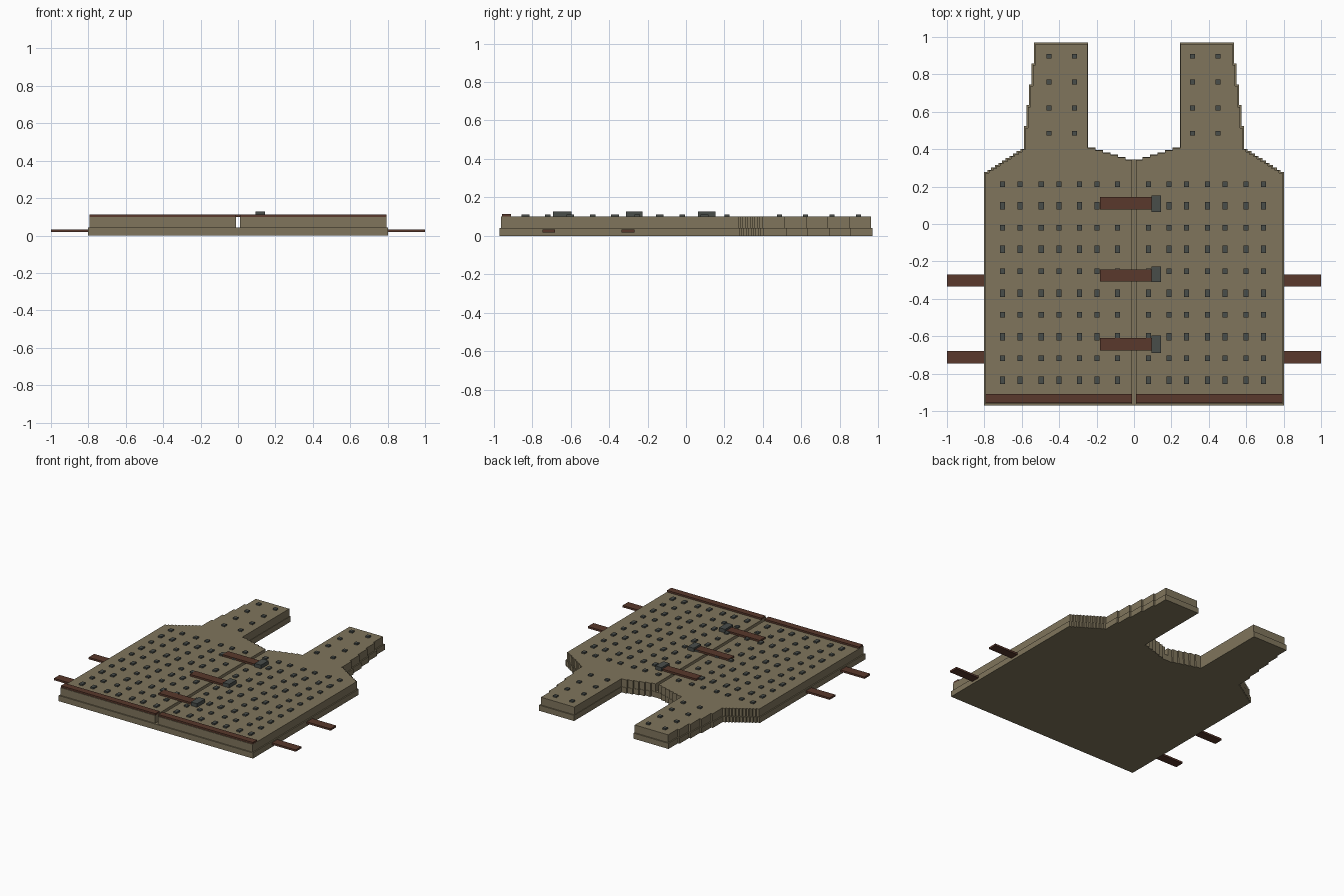
import bpy, bmesh

if "Cube" in bpy.data.objects:
    bpy.data.objects.remove(bpy.data.objects["Cube"])


def material(name, rgb):
    m = bpy.data.materials.new(name)
    m.diffuse_color = (*rgb, 1)
    m.use_nodes = True
    m.node_tree.nodes["Principled BSDF"].inputs["Base Color"].default_value = m.diffuse_color
    return m


CLOTH = material("olive cloth", (0.215, 0.178, 0.107))
LEATHER = material("brown leather", (0.100, 0.040, 0.025))
METAL = material("dark metal", (0.066, 0.075, 0.068))


def finish(bm, name, mat):
    bmesh.ops.recalc_face_normals(bm, faces=bm.faces)
    me = bpy.data.meshes.new(name)
    bm.to_mesh(me)
    bm.free()
    me.materials.append(mat)
    ob = bpy.data.objects.new(name, me)
    bpy.context.collection.objects.link(ob)
    return ob


def add_box(bm, x0, x1, y0, y1, z0, z1):
    vs = bmesh.ops.create_cube(bm, size=1)["verts"]
    for v in vs:
        v.co = (x0 if v.co.x < 0 else x1, y0 if v.co.y < 0 else y1, z0 if v.co.z < 0 else z1)


def boxes(name, mat, items):
    bm = bmesh.new()
    for b in items:
        add_box(bm, *b)
    return finish(bm, name, mat)


def prism(name, pts, z0, z1):
    bm = bmesh.new()
    f = bm.faces.new([bm.verts.new((x, y, z0)) for x, y in pts])
    top = bmesh.ops.extrude_face_region(bm, geom=[f])["geom"]
    for v in top:
        if isinstance(v, bmesh.types.BMVert):
            v.co.z = z1
    return finish(bm, name, CLOTH)


def half_outline(d, xc):
    """Stepped right half, inset by d, with its centre edge at xc."""
    p = [(xc, -0.971 + d), (0.803 - d, -0.971 + d)]
    # armhole stairs
    n = 11
    for i in range(n):
        x, y = 0.803 - 0.0195 * i - d, 0.277 + 0.0125 * i - d * 0.5
        p += [(x, y), (x - 0.0195, y)]
    # tapering outer edge of the shoulder strap
    for i in range(5):
        x, y = 0.588 - 0.0133 * i - d, 0.523 + 0.112 * i - d
        if i == 0:
            p[-1] = (x, p[-1][1])
        p += [(x, y)]
        if i < 4:
            p += [(x - 0.0133, y)]
    p += [(0.246 + d * 0.4, 0.971 - d)]
    # neckline stairs
    n = 6
    x = 0.246 + d * 0.4
    for i in range(n):
        y = 0.408 - 0.0125 * i - d * 0.3
        nx = xc if i == n - 1 else 0.205 - 0.04 * i
        p += [(x, y), (nx, y)]
        x = nx
    return p


# backing layer in one piece
right = half_outline(0, 0.0)
prism("backing_layer", right[1:-1] + [(-x, y) for x, y in reversed(right[1:-1])], 0, 0.042)

# two facing panels with a gap down the centre
for s, side in ((1, "right"), (-1, "left")):
    prism(side + "_front_panel", [(s * x, y) for x, y in half_outline(0.009, 0.012)], 0.042, 0.1)
    boxes(side + "_hem_band", LEATHER,
          [sorted((s * 0.012, s * 0.793)) + [-0.958, -0.909, 0.098, 0.113]])

# rivets: body rows alternate in height, shoulders have their own grid
rivets = []
for r in range(10):
    y = 0.213 - 0.1164 * r
    h = 0.02 if r % 2 else 0.014
    for x in (0.083, 0.193, 0.286, 0.397, 0.491, 0.604, 0.698):
        for c in (x - 0.005, -x - 0.005):
            rivets.append((c - 0.0135, c + 0.0135, y - h, y + h, 0.098, 0.111))
for y in (0.897, 0.759, 0.621, 0.485):
    for x in (0.315, 0.452):
        for c in (x - 0.003, -x - 0.003):
            rivets.append((c - 0.0135, c + 0.0135, y - 0.013, y + 0.013, 0.098, 0.111))
boxes("rivets", METAL, rivets)

# closing straps with buckles
for y0, y1, b0, b1 in ((0.078, 0.144, 0.063, 0.153), (-0.308, -0.242, -0.311, -0.227),
                       (-0.676, -0.61, -0.691, -0.596)):
    boxes("front_strap", LEATHER, [(-0.183, 0.1, y0, y1, 0.098, 0.1135)])
    boxes("buckle", METAL, [(0.094, 0.145, b0, b1, 0.098, 0.127)])

# side straps
for y in (-0.302, -0.713):
    for s in (1, -1):
        boxes("side_strap", LEATHER,
              [sorted((s * 0.79, s * 1.0)) + [y - 0.033, y + 0.033, 0.018, 0.032]])
